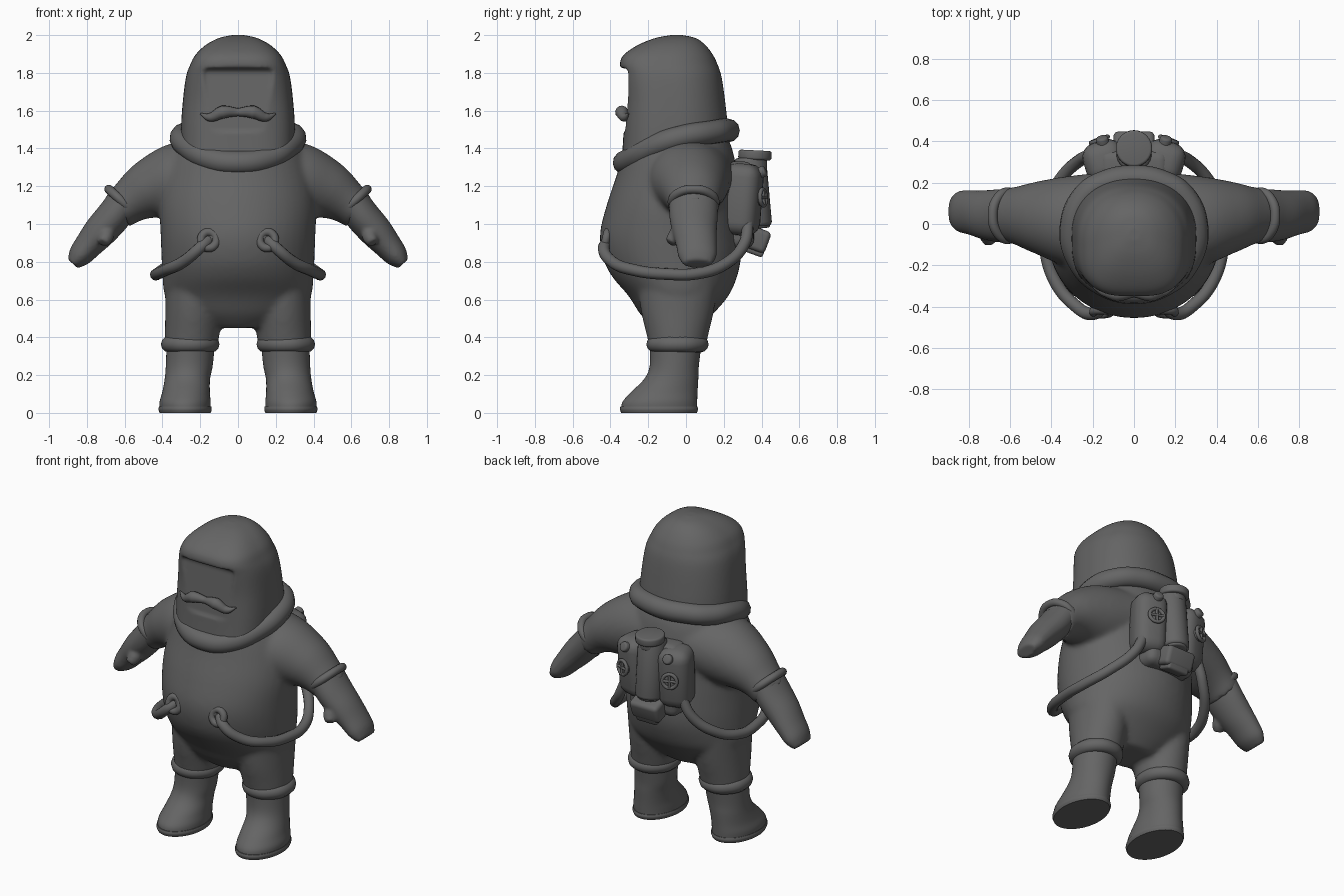
import bpy, bmesh, math
from mathutils import Vector, Matrix

if "Cube" in bpy.data.objects:
    bpy.data.objects.remove(bpy.data.objects["Cube"])

grey = bpy.data.materials.new("suit grey")
grey.use_nodes = True
GREY = (0.13, 0.13, 0.13, 1)
grey.diffuse_color = GREY
grey.node_tree.nodes["Principled BSDF"].inputs["Base Color"].default_value = GREY


def activate(ob):
    bpy.ops.object.select_all(action="DESELECT")
    ob.select_set(True)
    bpy.context.view_layer.objects.active = ob


def finish(ob, angle=50):
    ob.data.materials.clear()
    ob.data.materials.append(grey)
    activate(ob)
    bpy.ops.object.shade_smooth_by_angle(angle=math.radians(angle))
    return ob


def from_bmesh(name, bm):
    bmesh.ops.recalc_face_normals(bm, faces=bm.faces)
    me = bpy.data.meshes.new(name)
    bm.to_mesh(me)
    bm.free()
    ob = bpy.data.objects.new(name, me)
    bpy.context.collection.objects.link(ob)
    return finish(ob)


def apply_mod(ob, kind, **settings):
    mod = ob.modifiers.new(kind, kind)
    for key, value in settings.items():
        setattr(mod, key, value)
    activate(ob)
    bpy.ops.object.modifier_apply(modifier=mod.name)


def refine(rows, steps):
    """Catmull-Rom interpolation of rows of numbers."""
    rows = [Vector(r) for r in rows]
    out = []
    for i in range(len(rows) - 1):
        a, b, c, d = rows[max(i - 1, 0)], rows[i], rows[i + 1], rows[min(i + 2, len(rows) - 1)]
        for k in range(steps):
            t = k / steps
            out.append(b + (c - a) * (t / 2) + (a * 2 - b * 5 + c * 4 - d) * (t * t / 2)
                       + (b * 3 - a - c * 3 + d) * (t ** 3 / 2))
    return out + [rows[-1]]


def loft(name, rows, side=(1, 0, 0), flat=True, front=2, back=2, n=48, steps=5):
    """Skin of rings (x, y, z, half width along side, half depth)."""
    rows, side = refine(rows, steps), Vector(side)
    bm, rings = bmesh.new(), []
    for i, r in enumerate(rows):
        mid = Vector(r[:3])
        a, b = rows[max(i - 1, 0)], rows[min(i + 1, len(rows) - 1)]
        along = Vector((0, 0, 1)) if flat else (Vector(b[:3]) - Vector(a[:3])).normalized()
        other = along.cross(side).normalized()
        ring = []
        for k in range(n):
            ang = math.tau * k / n
            c, s = math.cos(ang), math.sin(ang)
            e = 2 / (front if s < 0 else back)
            ring.append(bm.verts.new(mid + side * r[3] * math.copysign(abs(c) ** e, c)
                                     + other * r[4] * math.copysign(abs(s) ** e, s)))
        rings.append(ring)
    for lo, hi in zip(rings, rings[1:]):
        for k in range(n):
            bm.faces.new((lo[k], lo[(k + 1) % n], hi[(k + 1) % n], hi[k]))
    bm.faces.new(rings[0])
    bm.faces.new(rings[-1])
    return from_bmesh(name, bm)


def tube(name, points, radius, radii=None, closed=False):
    cu = bpy.data.curves.new(name, "CURVE")
    cu.dimensions, cu.bevel_depth, cu.bevel_resolution = "3D", radius, 4
    cu.use_fill_caps = True
    sp = cu.splines.new("BEZIER")
    sp.bezier_points.add(len(points) - 1)
    sp.use_cyclic_u = closed
    for i, (bp, p) in enumerate(zip(sp.bezier_points, points)):
        bp.co, bp.handle_left_type, bp.handle_right_type = p, "AUTO", "AUTO"
        bp.radius = radii[i] if radii else 1
    ob = bpy.data.objects.new(name, cu)
    bpy.context.collection.objects.link(ob)
    activate(ob)
    bpy.ops.object.convert(target="MESH")
    return finish(bpy.context.object)


def ring(name, mid, u, v, radius):
    """Closed tube on an ellipse with half axes u and v."""
    mid, u, v = Vector(mid), Vector(u), Vector(v)
    return tube(name, [mid + u * math.cos(k * math.tau / 8) + v * math.sin(k * math.tau / 8)
                       for k in range(8)], radius, closed=True)


def block(name, mid, size, bevel, turn=(0, 0, 0)):
    bpy.ops.mesh.primitive_cube_add(size=1, location=mid, rotation=turn)
    ob = bpy.context.object
    ob.name, ob.scale = name, size
    bpy.ops.object.transform_apply(location=False, rotation=False)
    apply_mod(ob, "BEVEL", width=bevel, segments=4)
    return finish(ob)


def drum(name, mid, radius, depth, axis=(0, 0, 1), bevel=0.012):
    bpy.ops.mesh.primitive_cylinder_add(vertices=32, radius=radius, depth=depth, location=mid)
    ob = bpy.context.object
    ob.name = name
    ob.rotation_euler = Vector(axis).to_track_quat("Z", "Y").to_euler()
    apply_mod(ob, "BEVEL", width=bevel, segments=3)
    return finish(ob)


def fuse(name, parts, voxel, smooth):
    activate(parts[0])
    for p in parts:
        p.select_set(True)
    bpy.ops.object.join()
    ob = bpy.context.object
    ob.name = name
    apply_mod(ob, "REMESH", mode="VOXEL", voxel_size=voxel)
    apply_mod(ob, "SMOOTH", factor=0.5, iterations=smooth)
    return finish(ob, 80)


# Suit: torso, sleeves and trouser legs fused into one soft surface
suit = [loft("torso", [(0, -.05, .45, .17, .12), (0, -.05, .52, .30, .19), (0, -.04, .62, .385, .265),
                       (0, -.06, .72, .40, .33), (0, -.075, .82, .405, .365), (0, -.085, .95, .41, .37),
                       (0, -.075, 1.1, .415, .345), (0, -.05, 1.25, .395, .32),
                       (0, -.04, 1.38, .35, .29), (0, -.03, 1.46, .30, .25)])]
for s in (1, -1):
    suit.append(loft("sleeve", [(s * .15, .02, 1.26, .23, .20), (s * .33, .015, 1.225, .215, .2),
                                (s * .47, .03, 1.18, .175, .16), (s * .57, .04, 1.12, .14, .12),
                                (s * .64, .045, 1.06, .125, .10)], side=(0, 1, 0), flat=False))
    suit.append(loft("trouser", [(s * .235, -.04, .75, .15, .22), (s * .235, -.045, .55, .15, .195),
                                 (s * .242, -.045, .42, .145, .165), (s * .25, -.045, .33, .135, .145)]))
fuse("suit", suit, .016, 6)

# Helmet, given as height, front, back and half width
shell = [(1.34, -.34, .22, .30), (1.5, -.33, .222, .302), (1.65, -.325, .207, .292), (1.78, -.337, .188, .275),
         (1.85, -.35, .165, .25), (1.9, -.325, .14, .222), (1.95, -.25, .10, .168),
         (1.985, -.16, .05, .10), (2.0, -.08, -.02, .03)]
helmet = loft("helmet", [(0, (f + b) / 2, z, w, (b - f) / 2) for z, f, b, w in shell],
              front=3.1, back=2.2, n=72, steps=6)
cutter = block("visor_cutter", (0, -.457, 1.66), (.385, .3, .35), .03, (math.radians(-5), 0, 0))
apply_mod(helmet, "BOOLEAN", operation="DIFFERENCE", object=cutter, solver="EXACT")
bpy.data.objects.remove(cutter)
fuse("helmet", [helmet], .01, 3)

# Collar
tube("collar", [(0, -.325, 1.325), (.15, -.285, 1.345), (.265, -.17, 1.41), (.298, -.02, 1.46),
                (.235, .135, 1.485), (.13, .2, 1.495), (0, .222, 1.495), (-.13, .2, 1.495),
                (-.235, .135, 1.485), (-.298, -.02, 1.46), (-.265, -.17, 1.41), (-.15, -.285, 1.345)],
     .063, closed=True)

# Moustache
tube("moustache", [(s * x, y, z) for s, x, y, z in
                   ((-1, .2, -.305, 1.585), (-1, .15, -.325, 1.565), (-1, .08, -.34, 1.592), (1, 0, -.335, 1.592),
                    (1, .08, -.34, 1.592), (1, .15, -.325, 1.565), (1, .2, -.305, 1.585))],
     .035, [.1, .65, 1, .6, 1, .65, .1])

for s, label in ((1, "left"), (-1, "right")):
    # Gloves
    palm = loft("palm", [(s * .60, .04, 1.12, .13, .092), (s * .66, .04, 1.04, .128, .092),
                         (s * .73, .045, .96, .118, .088), (s * .79, .055, .89, .108, .075),
                         (s * .84, .06, .83, .1, .062), (s * .875, .06, .79, .075, .035)],
                side=(0, 1, 0), flat=False)
    thumb = tube("thumb", [(s * .70, .0, 1.0), (s * .70, -.06, .93), (s * .715, -.085, .9)], .042, [1.2, 1, .7])
    fuse(label + "_glove", [palm, thumb], .01, 4)
    ring(label + "_glove_cuff", (s * .612, .04, 1.118), (s * .072, 0, .066), (0, .113, 0), .024)

    # Boots
    loft(label + "_boot", [(s * .25, -.055, .37, .128, .138), (s * .258, -.062, .25, .124, .13),
                           (s * .268, -.078, .18, .12, .143), (s * .275, -.115, .11, .126, .176),
                           (s * .28, -.138, .06, .135, .197), (s * .28, -.143, .02, .135, .2)])
    loft(label + "_sole", [(s * .28, -.143, .034, .138, .204), (s * .28, -.143, .018, .141, .207),
                           (s * .28, -.143, 0, .135, .2)])
    ring(label + "_boot_cuff", (s * .253, -.045, .363), (.112, 0, 0), (0, .122, 0), .043)

    # Air hoses and their front sockets
    tube(label + "_hose", [(s * .15, -.40, .92), (s * .20, -.435, .875), (s * .29, -.39, .80), (s * .385, -.27, .755),
                           (s * .43, -.1, .735), (s * .425, .06, .738), (s * .36, .21, .79),
                           (s * .26, .31, .90), (s * .2, .33, 1.02)], .031)
    ring(label + "_hose_socket", (s * .155, -.425, .915), (.04, 0, 0), (0, .01, .042), .022)

    # Backpack side pods with valve wheels and knobs
    block(label + "_pod", (s * .14, .295, 1.13), (.2, .2, .38), .07, (-.08, 0, s * -.3))
    axis = Vector((s * .35, .93, .05))
    hub = Vector((s * .165, .4, 1.14))
    drum(label + "_valve_disc", hub - axis * .01, .042, .03, axis, .006)
    u = axis.cross((0, 0, 1)).normalized()
    v = axis.cross(u)
    ring(label + "_valve_rim", hub + axis * .008, u * .043, v * .043, .011)
    for w in (u, v):
        tube(label + "_valve_spoke", [hub + axis * .012 - w * .04, hub + axis * .012 + w * .04], .008)
    drum(label + "_pod_knob", (s * .15, .39, 1.27), .03, .07, (s * .2, .9, .4))

# Backpack centre: tank, cap, base and vent
block("pack_frame", (0, .28, 1.1), (.34, .16, .46), .05)
drum("tank", (0, .355, 1.17), .085, .37, (0, -.09, 1), .02)
drum("tank_cap", (0, .365, 1.365), .088, .05, (0, .05, 1))
drum("tank_neck", (0, .365, 1.33), .065, .06)
drum("tank_foot", (0, .375, 1.0), .07, .05, (0, -.1, 1))
block("pack_base", (0, .345, .93), (.2, .19, .12), .025, (-.35, 0, 0))
block("pack_vent", (0, .375, .89), (.15, .1, .11), .015, (-.35, 0, 0))
